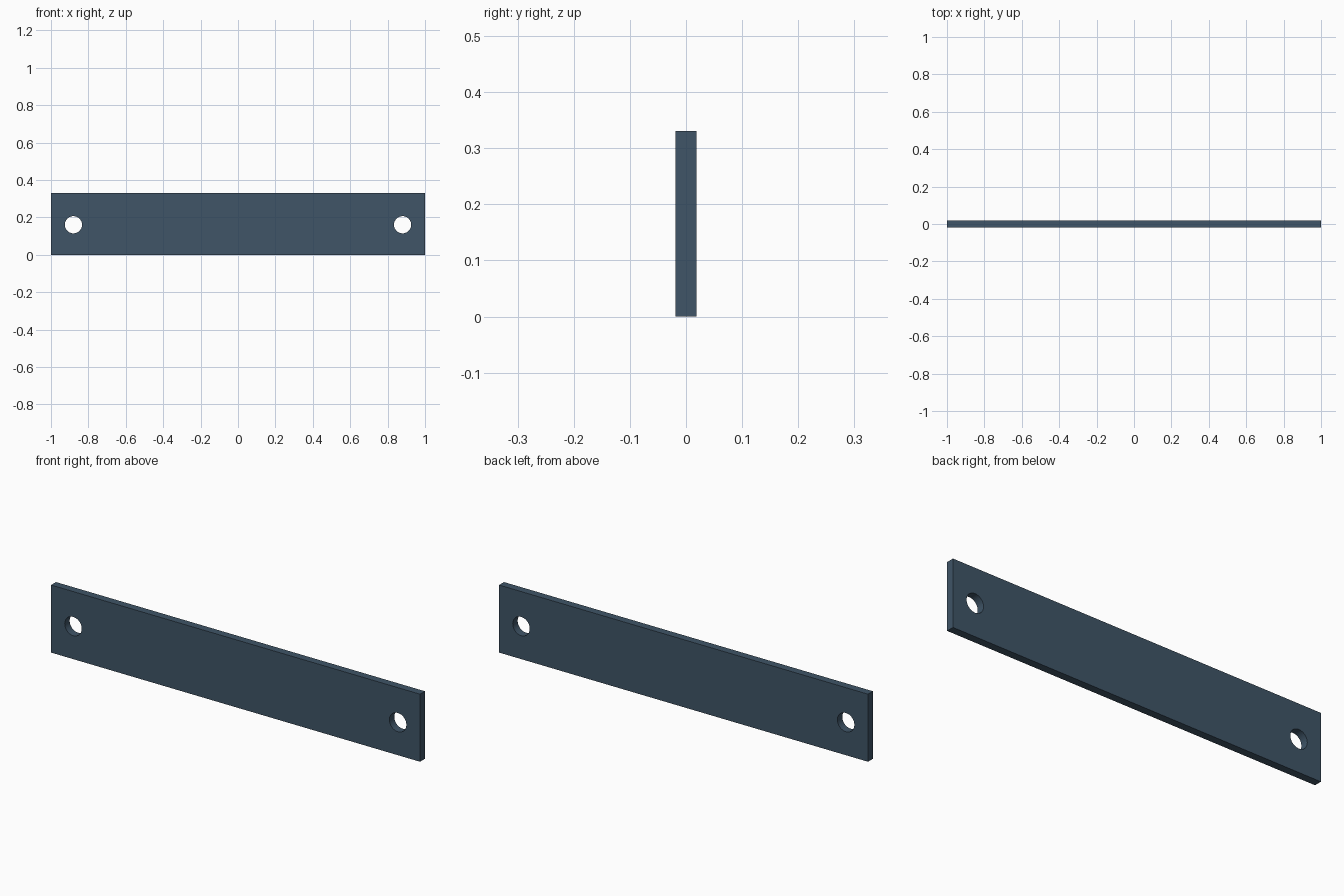
import bpy
import bmesh
from math import cos, sin, pi

if "Cube" in bpy.data.objects:
    bpy.data.objects.remove(bpy.data.objects["Cube"])

LENGTH, HEIGHT, THICK = 2.0, 0.331, 0.038
HOLE_X, HOLE_Z, HOLE_R, SIDES = 0.88, 0.161, 0.046, 48


def add_loop(curve, points):
    spline = curve.splines.new('POLY')
    spline.points.add(len(points) - 1)
    for p, (x, z) in zip(spline.points, points):
        p.co = (x, z, 0, 1)
    spline.use_cyclic_u = True


# Plate profile: rectangle with a bolt hole near each end
profile = bpy.data.curves.new("plate_profile", 'CURVE')
profile.dimensions = '2D'
profile.fill_mode = 'BOTH'
profile.extrude = THICK / 2
h = LENGTH / 2
add_loop(profile, [(-h, 0), (h, 0), (h, HEIGHT), (-h, HEIGHT)])
for side in (-1, 1):
    add_loop(profile, [(side * HOLE_X + HOLE_R * cos(2 * pi * i / SIDES),
                        HOLE_Z + HOLE_R * sin(2 * pi * i / SIDES))
                       for i in range(SIDES)])

# Stand the plate upright and turn it into a welded mesh
plate = bpy.data.objects.new("mounting_plate", profile)
bpy.context.collection.objects.link(plate)
plate.rotation_euler.x = pi / 2
bpy.context.view_layer.objects.active = plate
plate.select_set(True)
bpy.ops.object.convert(target='MESH')
plate = bpy.context.object
bpy.ops.object.transform_apply(location=False, rotation=True, scale=False)

bm = bmesh.new()
bm.from_mesh(plate.data)
bmesh.ops.remove_doubles(bm, verts=bm.verts, dist=1e-4)
bmesh.ops.recalc_face_normals(bm, faces=bm.faces)
bm.to_mesh(plate.data)
bm.free()
bpy.ops.object.shade_smooth_by_angle(angle=pi / 6)

# Dark slate finish
slate = bpy.data.materials.new("dark_slate")
slate.diffuse_color = (0.05, 0.09, 0.135, 1)
slate.use_nodes = True
slate.node_tree.nodes["Principled BSDF"].inputs["Base Color"].default_value = slate.diffuse_color
plate.data.materials.clear()
plate.data.materials.append(slate)
